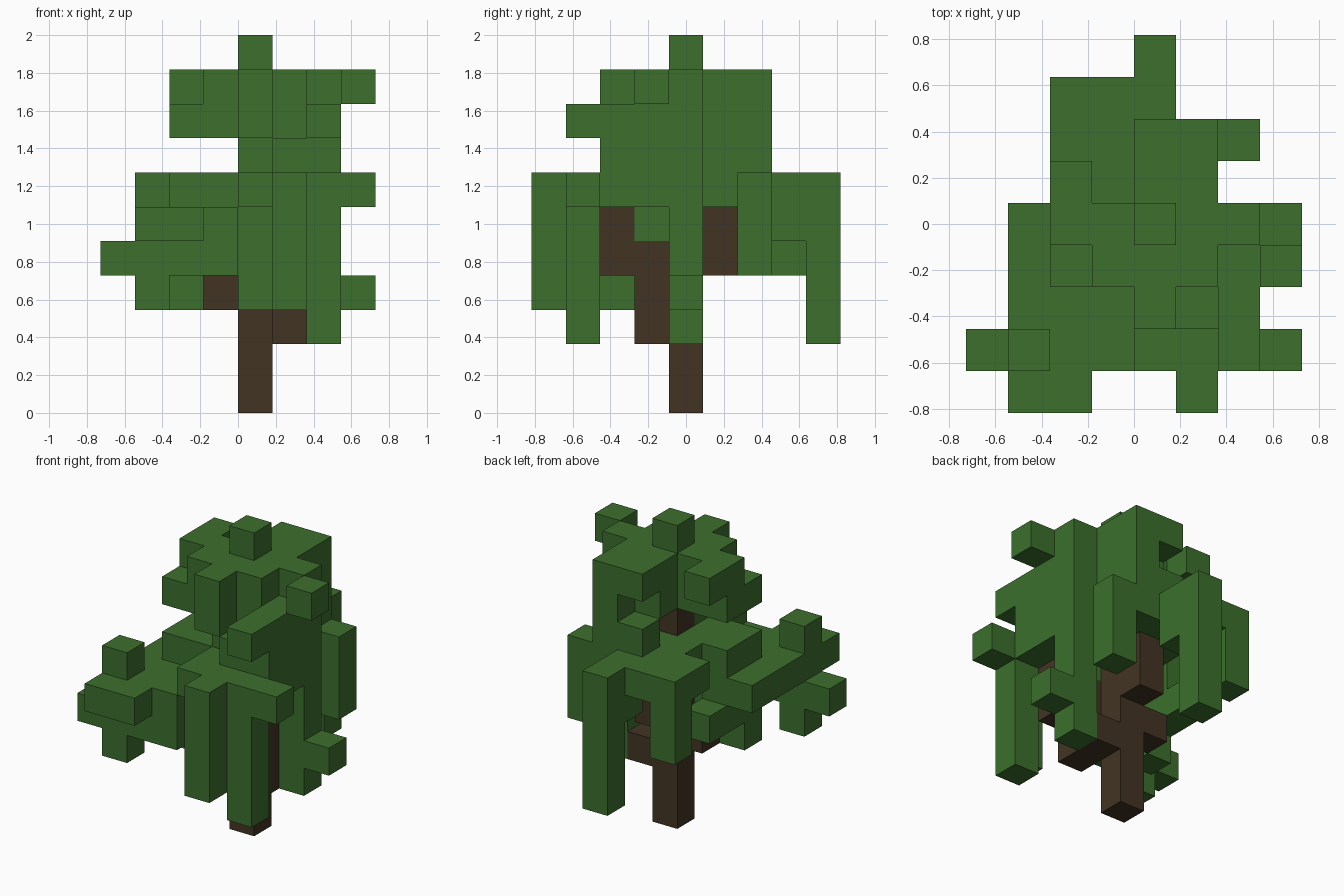
import bpy
import bmesh
from itertools import product
from mathutils import Vector

cube = bpy.data.objects.get("Cube")
if cube:
    bpy.data.objects.remove(cube, do_unlink=True)

CELL = 2 / 11


def make_material(name, colour):
    mat = bpy.data.materials.new(name)
    mat.use_nodes = True
    mat.diffuse_color = colour
    mat.node_tree.nodes["Principled BSDF"].inputs["Base Color"].default_value = colour
    return mat


def fill(boxes):
    """Turn boxes (x range, y range, z range in cells) into a set of cells."""
    cells = set()
    for xs, ys, zs in boxes:
        cells |= set(product(range(*xs), range(*ys), range(*zs)))
    return cells


def build_blocks(name, cells, solid, material):
    """Make one mesh from cells, leaving out faces hidden against solid cells."""
    bm = bmesh.new()
    for cell in sorted(cells):
        for axis, step in product(range(3), (0, 1)):
            neighbour = list(cell)
            neighbour[axis] += 2 * step - 1
            if tuple(neighbour) in solid:
                continue
            u, v = (axis + 1) % 3, (axis + 2) % 3
            ring = []
            for a, b in ((0, 0), (1, 0), (1, 1), (0, 1)):
                p = Vector(cell)
                p[axis] += step
                p[u] += a
                p[v] += b
                p.y -= 0.5
                ring.append(bm.verts.new(p * CELL))
            bm.faces.new(ring if step else ring[::-1])
    bmesh.ops.remove_doubles(bm, verts=bm.verts, dist=CELL / 100)
    mesh = bpy.data.meshes.new(name)
    bm.to_mesh(mesh)
    bm.free()
    mesh.materials.append(material)
    obj = bpy.data.objects.new(name, mesh)
    bpy.context.collection.objects.link(obj)
    return obj


# Trunk and its stepped branches
trunk = fill([
    ((0, 1), (0, 1), (0, 8)),
    ((1, 2), (0, 1), (2, 3)),
    ((1, 2), (-1, 0), (2, 5)),
    ((1, 2), (-2, -1), (4, 6)),
    ((0, 1), (1, 2), (4, 6)),
    ((-1, 0), (0, 1), (3, 4)),
])

# Top of the crown
crown = fill([
    ((0, 1), (0, 1), (8, 11)),
    ((0, 1), (-2, 0), (8, 10)),
    ((0, 1), (-1, 0), (6, 8)),
    ((0, 1), (1, 3), (9, 10)),
    ((0, 1), (1, 2), (8, 9)),
    ((0, 1), (2, 3), (7, 8)),
    ((1, 2), (-1, 3), (6, 10)),
    ((-1, 0), (-1, 1), (8, 10)),
    ((-2, -1), (0, 2), (9, 10)),
    ((-2, -1), (-1, 1), (8, 9)),
    ((3, 4), (-1, 0), (9, 10)),
    ((2, 3), (-3, 0), (8, 9)),
    ((1, 3), (-2, 0), (6, 8)),
    ((2, 3), (0, 1), (2, 10)),
    ((3, 4), (0, 1), (3, 4)),
])

# Front skirt with hanging columns
front_skirt = fill([
    ((0, 4), (-3, -2), (6, 7)),
    ((0, 1), (-2, -1), (3, 7)),
    ((1, 2), (-4, -3), (3, 7)),
    ((2, 3), (-3, -2), (2, 7)),
    ((1, 2), (-1, 0), (5, 6)),
])

# Back skirt with hanging columns
back_skirt = fill([
    ((-1, 1), (1, 4), (6, 7)),
    ((-2, -1), (2, 4), (6, 7)),
    ((-2, -1), (3, 4), (4, 6)),
    ((0, 1), (3, 4), (5, 7)),
    ((0, 1), (4, 5), (2, 7)),
    ((2, 3), (2, 3), (4, 7)),
])

# Side skirt spreading low
side_skirt = fill([
    ((-2, 0), (-1, 1), (6, 7)),
    ((-3, 0), (-3, -1), (5, 6)),
    ((-3, -1), (-1, 1), (5, 6)),
    ((-3, -1), (-4, -3), (5, 6)),
    ((-4, 0), (-3, -2), (4, 5)),
    ((-2, -1), (-1, 2), (4, 5)),
    ((-2, -1), (-1, 0), (3, 4)),
    ((-3, -2), (-3, -2), (3, 7)),
])

bark = make_material("bark brown", (0.054, 0.034, 0.017, 1))
leaf = make_material("leaf green", (0.045, 0.159, 0.026, 1))

solid = trunk | crown | front_skirt | back_skirt | side_skirt
build_blocks("trunk", trunk, solid, bark)
used = set(trunk)
for name, cells in (("crown", crown), ("front_skirt", front_skirt),
                    ("back_skirt", back_skirt), ("side_skirt", side_skirt)):
    build_blocks(name, cells - used, solid, leaf)
    used |= cells
